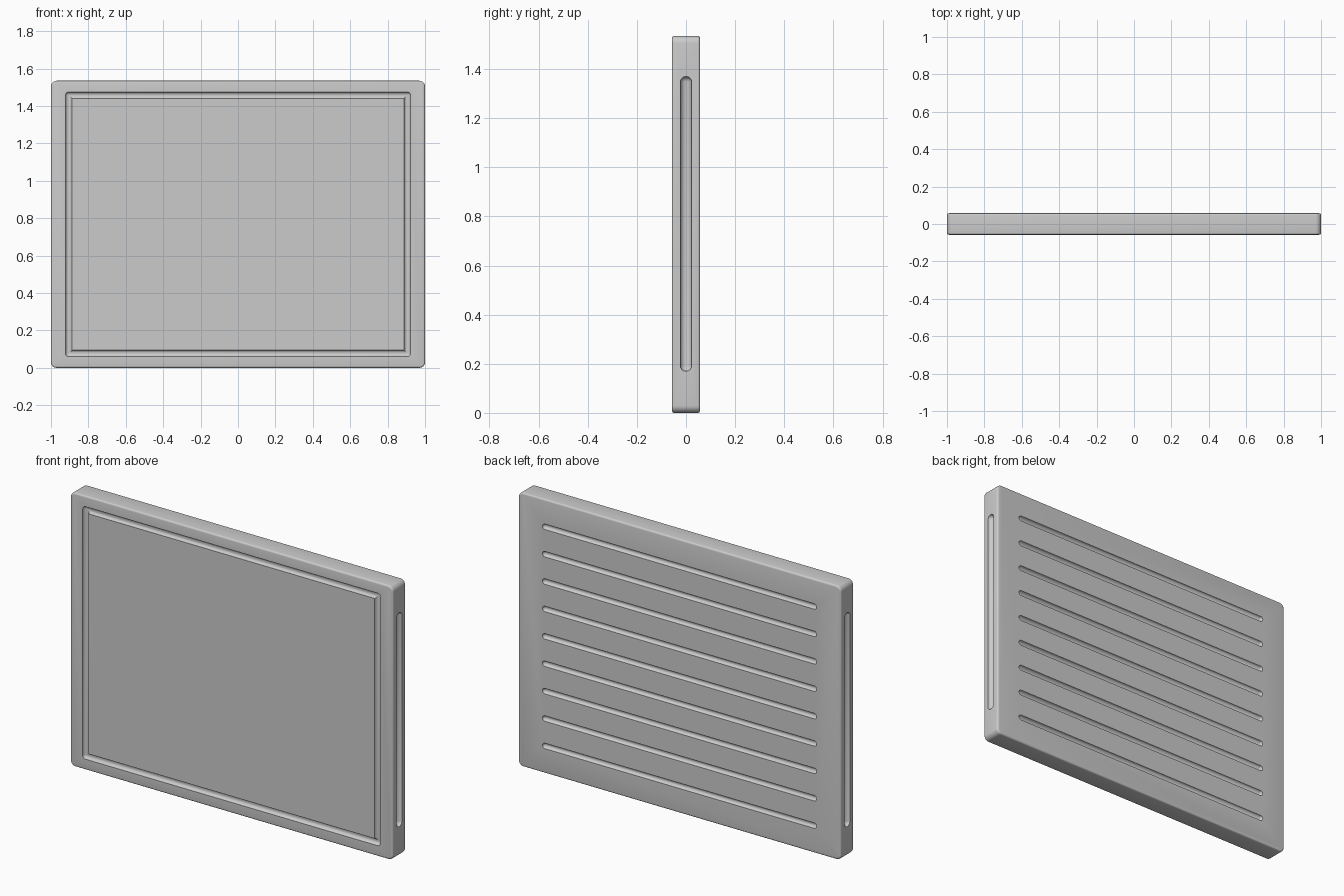
import bpy, bmesh
from math import pi
from mathutils import Matrix, Vector

if "Cube" in bpy.data.objects:
    bpy.data.objects.remove(bpy.data.objects["Cube"])

W, T, H = 2.0, 0.115, 1.535
Y = T / 2

# Board: rounded outline, softened face edges
bm = bmesh.new()
bmesh.ops.create_cube(bm, size=1, matrix=Matrix.Translation((0, 0, H / 2)) @ Matrix.Diagonal((W, T, H, 1)))
corners = [e for e in bm.edges if abs(e.verts[0].co.y - e.verts[1].co.y) > 0.01]
bmesh.ops.bevel(bm, geom=corners, offset=0.03, segments=6, profile=0.5, affect='EDGES')
rims = [e for e in bm.edges if abs(e.verts[0].co.y - e.verts[1].co.y) < 0.01]
bmesh.ops.bevel(bm, geom=rims, offset=0.01, segments=4, profile=0.5, affect='EDGES')
bmesh.ops.recalc_face_normals(bm, faces=bm.faces)
mesh = bpy.data.meshes.new("cutting_board")
bm.to_mesh(mesh)
bm.free()
board = bpy.data.objects.new("cutting_board", mesh)
bpy.context.collection.objects.link(board)
bpy.context.view_layer.objects.active = board
board.select_set(True)


def carve(center, axis, length, radius):
    """Cut a round-bottomed, round-ended channel of full length along axis."""
    bm = bmesh.new()
    bmesh.ops.create_uvsphere(bm, u_segments=24, v_segments=13, radius=radius)
    for v in bm.verts:
        v.co.z += (length / 2 - radius) * (1 if v.co.z > 0 else -1)
    if axis == 'X':
        bmesh.ops.rotate(bm, verts=bm.verts, matrix=Matrix.Rotation(pi / 2, 3, 'Y'))
    bmesh.ops.translate(bm, verts=bm.verts, vec=Vector(center))
    me = bpy.data.meshes.new("channel_cutter")
    bm.to_mesh(me)
    bm.free()
    cutter = bpy.data.objects.new("channel_cutter", me)
    cutter.hide_render = True
    bpy.context.collection.objects.link(cutter)
    mod = board.modifiers.new("channel", 'BOOLEAN')
    mod.operation, mod.solver, mod.object = 'DIFFERENCE', 'EXACT', cutter
    bpy.ops.object.modifier_apply(modifier=mod.name)
    bpy.data.objects.remove(cutter)


# Juice groove around the front face
r, gx, gz = 0.0178, 0.905, 0.69
for s in (-1, 1):
    carve((s * gx, -Y - 0.0006, H / 2), 'Z', 2 * (gz + r), r)
    carve((0, -Y - 0.0005, H / 2 + s * gz), 'X', 2 * (gx + r) - 0.0004, r - 0.0002)

# Finger slots in both sides
for s in (-1, 1):
    carve((s * (W / 2 + 0.0005), 0, H / 2 + 0.002), 'Z', 1.2, 0.0235)

# Nine parallel drainage channels on the back
for k in range(1, 10):
    carve((0, Y + 0.0005, k * H / 10), 'X', 1.7, 0.0155)

bpy.ops.object.shade_smooth_by_angle(angle=pi / 6)
